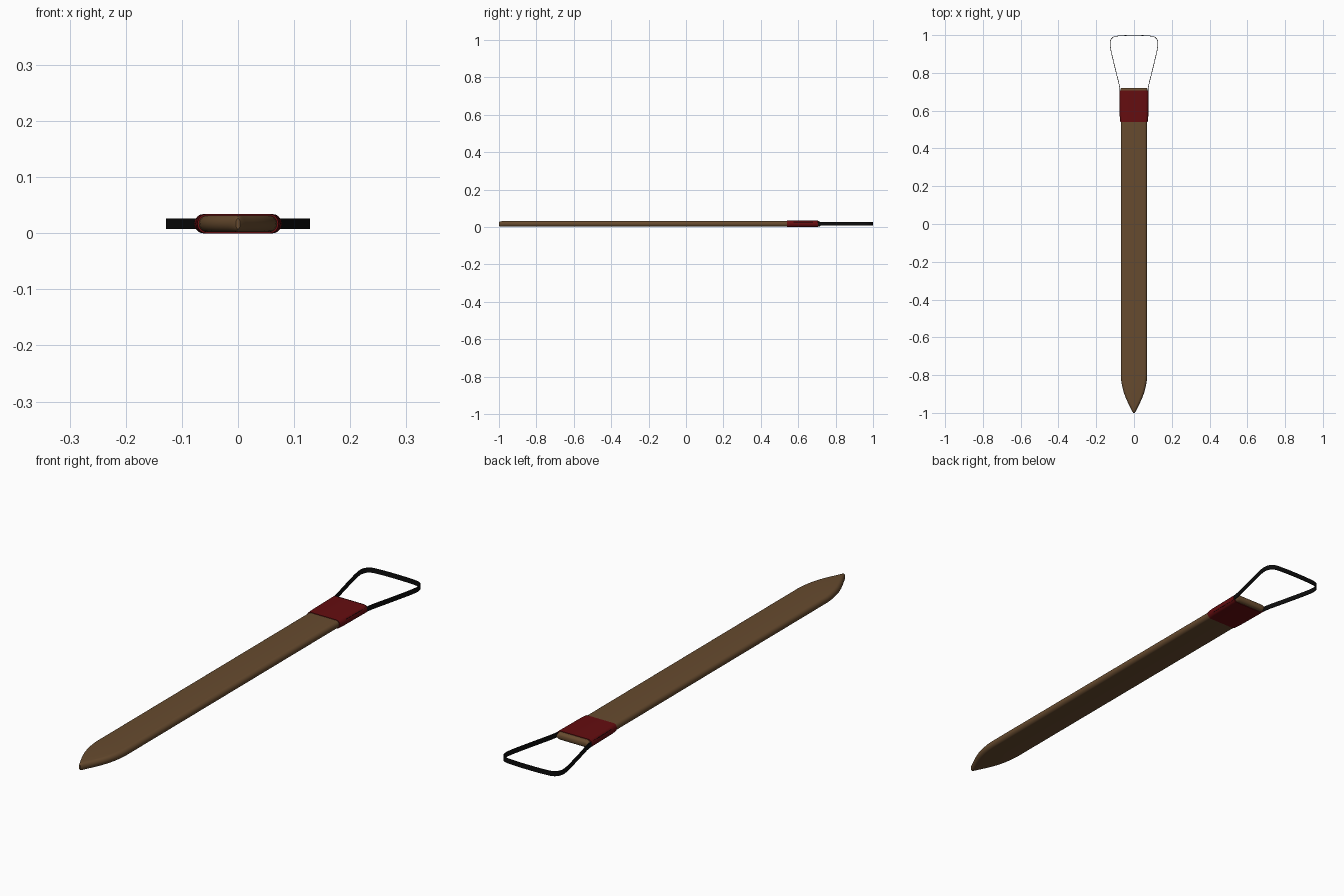
import bpy, bmesh, math
from mathutils import Vector

if "Cube" in bpy.data.objects:
    bpy.data.objects.remove(bpy.data.objects["Cube"])

ZC = 0.017  # height of the centre plane


def material(name, rgb):
    m = bpy.data.materials.new(name)
    m.diffuse_color = (*rgb, 1)
    m.use_nodes = True
    m.node_tree.nodes["Principled BSDF"].inputs["Base Color"].default_value = m.diffuse_color
    return m


brown = material("brown_leather", (0.135, 0.07, 0.028))
red = material("dark_red", (0.13, 0.004, 0.005))
black = material("black_cord", (0.004, 0.004, 0.004))


def loft(name, rings, mat):
    """Skin a list of equal-length point rings and cap both ends."""
    bm = bmesh.new()
    vs = [[bm.verts.new(p) for p in r] for r in rings]
    n = len(rings[0])
    for a, b in zip(vs, vs[1:]):
        for i in range(n):
            j = (i + 1) % n
            bm.faces.new((a[i], a[j], b[j], b[i]))
    bm.faces.new(vs[0])
    bm.faces.new(vs[-1])
    bmesh.ops.recalc_face_normals(bm, faces=bm.faces)
    me = bpy.data.meshes.new(name)
    bm.to_mesh(me)
    bm.free()
    me.materials.append(mat)
    ob = bpy.data.objects.new(name, me)
    bpy.context.collection.objects.link(ob)
    bpy.ops.object.select_all(action='DESELECT')
    ob.select_set(True)
    bpy.context.view_layer.objects.active = ob
    bpy.ops.object.shade_smooth_by_angle(angle=math.radians(40))
    return ob


def rounded_section(y, hw, hh, seg=6):
    """Flat bar cross-section with fully rounded sides."""
    rx = min(hw * 0.9, 0.015)
    pts = []
    for side, start in ((1, -90), (-1, 90)):
        for k in range(2 * seg + 1):
            a = math.radians(start + 180 * k / (2 * seg))
            pts.append((side * (hw - rx) + rx * math.cos(a), y, ZC + hh * math.sin(a)))
    return pts


# Long flat body, pointed at the front and softened at the back end
body = [(-1.0, .004, .009), (-.996, .007, .0125), (-.985, .013, .0145), (-.97, .0205, .015),
        (-.95, .0305, .015), (-.92, .044, .015), (-.89, .055, .015), (-.86, .0625, .015),
        (-.83, .0675, .015), (-.8, .07, .015), (.54, .07, .015), (.706, .072, .015),
        (.714, .0715, .0135), (.719, .07, .01), (.721, .067, .005)]
loft("body", [rounded_section(*r) for r in body], brown)

# Wrapped band, flaring slightly over the ends of the loop
loft("band", [rounded_section(y, w, .017) for y, w in ((.54, .0725), (.57, .0755), (.706, .0775))], red)

# Ribbon loop: half path mirrored, smoothed with a spline
half = [(.072, .575), (.0735, .65), (.0755, .72), (.0965, .81), (.119, .905), (.126, .945),
        (.1255, .965), (.119, .981), (.106, .9915), (.085, .9955), (.045, .998)]
path = half + [(0, .9985)] + [(-x, y) for x, y in reversed(half)]
P = [Vector(p) for p in path]
P = [2 * P[0] - P[1]] + P + [2 * P[-1] - P[-2]]
line = []
for a, b, c, d in zip(P, P[1:], P[2:], P[3:]):
    for k in range(4):
        t = k / 4
        line.append(0.5 * (2 * b + (c - a) * t + (2 * a - 5 * b + 4 * c - d) * t * t
                           + (3 * b - a - 3 * c + d) * t ** 3))
line.append(P[-2])
rings = []
for i, p in enumerate(line):
    t = (line[min(i + 1, len(line) - 1)] - line[max(i - 1, 0)]).normalized()
    n = Vector((-t.y, t.x)) * 0.0015
    rings.append([(*(p + s * n), ZC + h * 0.0095) for s, h in ((1, 1), (1, -1), (-1, -1), (-1, 1))])
loft("ribbon_loop", rings, black)
